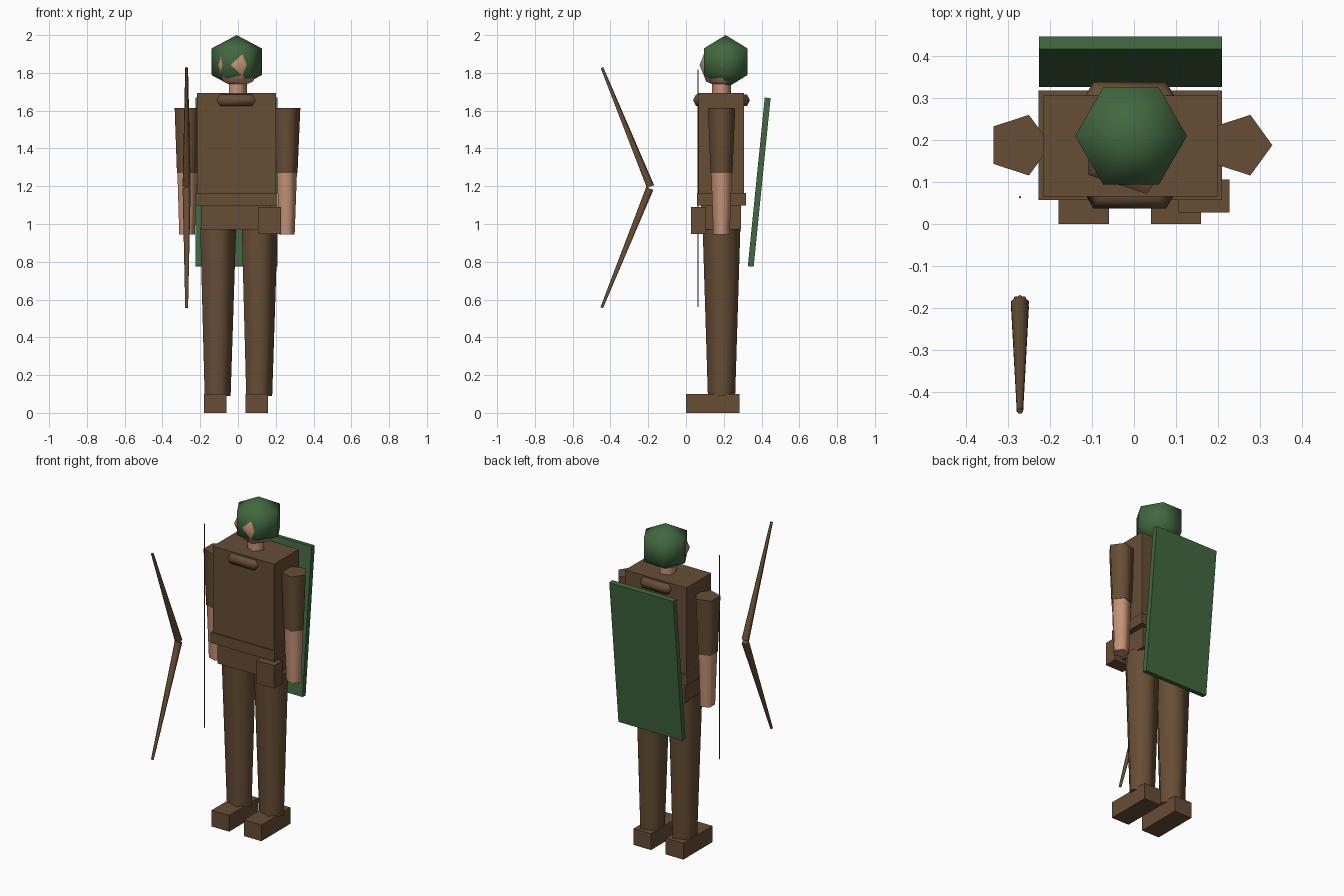
import bpy, bmesh
from math import sin, cos, pi, radians
from mathutils import Vector

cube = bpy.data.objects.get("Cube")
if cube:
    bpy.data.objects.remove(cube, do_unlink=True)

CX = -0.01   # body mid plane
CY = 0.188   # body depth centre


def material(name, rgb):
    m = bpy.data.materials.new(name)
    m.use_nodes = True
    m.diffuse_color = (*rgb, 1)
    m.node_tree.nodes["Principled BSDF"].inputs["Base Color"].default_value = (*rgb, 1)
    return m


BROWN = material("leather brown", (0.135, 0.075, 0.036))
GREEN = material("cloth green", (0.053, 0.138, 0.050))
SKIN = material("skin", (0.56, 0.29, 0.18))


def finish(name, bm, mat, loc, rot_x=0, smooth=True):
    bmesh.ops.recalc_face_normals(bm, faces=bm.faces)
    mesh = bpy.data.meshes.new(name)
    bm.to_mesh(mesh)
    bm.free()
    mesh.materials.append(mat)
    ob = bpy.data.objects.new(name, mesh)
    bpy.context.collection.objects.link(ob)
    ob.location = loc
    ob.rotation_euler.x = rot_x
    if smooth:
        bpy.ops.object.select_all(action='DESELECT')
        ob.select_set(True)
        bpy.context.view_layer.objects.active = ob
        bpy.ops.object.shade_smooth_by_angle(angle=radians(80))
    return ob


def box(name, mat, x, y, z, rot_x=0):
    """Box from (min, max) ranges, turned about its own centre."""
    bm = bmesh.new()
    bmesh.ops.create_cube(bm, size=1)
    bmesh.ops.scale(bm, verts=bm.verts, vec=[b - a for a, b in (x, y, z)])
    return finish(name, bm, mat, [(a + b) / 2 for a, b in (x, y, z)], rot_x, False)


def lathe(name, mat, profile, sides, loc, start=0, rot_x=0, closed=False):
    """Spin (radius, height) points; a zero radius makes a pole."""
    bm = bmesh.new()
    rings = []
    for r, z in profile:
        count = sides if r > 1e-5 else 1
        angles = [start + 2 * pi * i / sides for i in range(count)]
        rings.append([bm.verts.new((r * cos(a), r * sin(a), z)) for a in angles])
    pairs = list(zip(rings, rings[1:]))
    if closed:
        pairs.append((rings[-1], rings[0]))
    for low, high in pairs:
        for i in range(sides):
            j = (i + 1) % sides
            if len(low) == 1:
                bm.faces.new((low[0], high[j], high[i]))
            elif len(high) == 1:
                bm.faces.new((low[i], low[j], high[0]))
            else:
                bm.faces.new((low[i], low[j], high[j], high[i]))
    if not closed:
        for ring in (rings[0], rings[-1]):
            if len(ring) > 2:
                bm.faces.new(ring)
    return finish(name, bm, mat, loc, rot_x)


def ball(name, mat, radius, height, sides, rings, loc):
    steps = [pi * i / rings - pi / 2 for i in range(rings + 1)]
    profile = [(radius * cos(t), height * sin(t)) for t in steps]
    return lathe(name, mat, profile, sides, loc)


# Trunk
box("torso", BROWN, (-0.217, 0.2), (0.065, 0.307), (1.13, 1.693))
box("belt", BROWN, (-0.228, 0.21), (0.057, 0.318), (1.098, 1.163))
box("hips", BROWN, (-0.195, 0.176), (0.08, 0.29), (0.97, 1.12))
box("belt_pouch", BROWN, (0.106, 0.228), (0.027, 0.106), (0.948, 1.09))

# Collar ring, half sunk in the torso
tube = [(0.14 + 0.034 * cos(i * pi / 3), 0.034 * sin(i * pi / 3)) for i in range(6)]
lathe("collar", BROWN, tube, 6, (CX, CY, 1.655), closed=True)

# Limbs
for side, s in (("left", 1), ("right", -1)):
    arm = (CX + s * 0.264, CY, 0)
    lathe(side + "_sleeve", BROWN, [(0.061, 1.27), (0.076, 1.615)], 5, arm)
    lathe(side + "_forearm", SKIN, [(0.046, 0.945), (0.058, 1.275)], 5, arm)
    lathe(side + "_leg", BROWN, [(0.076, 0.09), (0.105, 0.98)], 5, (CX + 0.005 + s * 0.11, CY, 0))
    foot = CX + s * 0.11
    box(side + "_foot", BROWN, (foot - 0.06, foot + 0.06), (0, 0.283), (0, 0.1))

# Neck, face and hood
lathe("neck", SKIN, [(0.052, 1.66), (0.052, 1.76)], 5, (CX + 0.005, CY, 0))
ball("head", SKIN, 0.124, 0.124, 5, 4, (-0.008, CY + 0.002, 1.842))
ball("hood", GREEN, 0.154, 0.141, 6, 3, (-0.007, 0.21, 1.859))

# Leaning cape panel
box("cape", GREEN, (-0.226, 0.21), (0.372, 0.403), (0.773, 1.67), -0.1)

# Bow: two tapered limbs and a string
for name, tilt, z in (("upper", 0.385, 1.197), ("lower", pi - 0.385, 1.187)):
    lathe(name + "_bow_limb", BROWN, [(0.0225, 0), (0.008, 0.68)], 5,
          Vector((-0.272, -0.19, z)), pi / 2, tilt)
lathe("bow_string", BROWN, [(0.003, 0.56), (0.003, 1.818)], 5, (-0.272, 0.064, 0))
